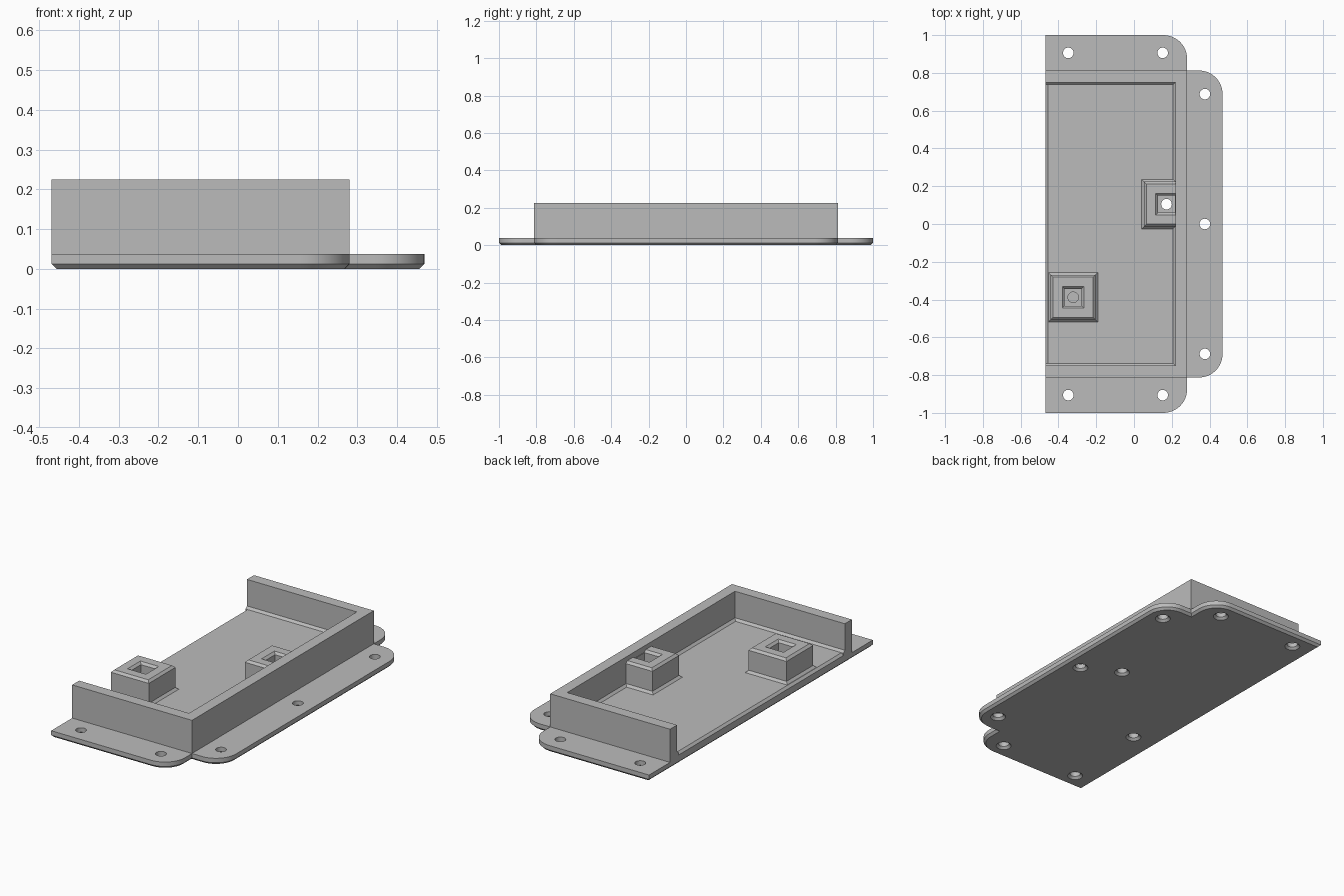
import bpy, bmesh, math

cube = bpy.data.objects.get("Cube")
if cube:
    bpy.data.objects.remove(cube, do_unlink=True)

GREY = (0.5, 0.5, 0.5, 1.0)
grey = bpy.data.materials.new("plain grey")
grey.use_nodes = True
grey.diffuse_color = GREY
for node in grey.node_tree.nodes:
    if node.type == "BSDF_PRINCIPLED":
        node.inputs["Base Color"].default_value = GREY

U = 0.0125                       # basic step: every chamfer is one step wide
LEFT, SIDE, TAB = -0.469, 0.281, 0.469
FLANGE_TOP, FLOOR, WALL_TOP, POST_TOP = 3 * U, 5 * U, 18 * U, 16 * U
WALL_Y = 0.8125
POST_A, POST_B = (-0.322, -0.388), (0.172, 0.105)


def loft(name, rings):
    """Skin a stack of equal-length rings and cap both ends."""
    bm = bmesh.new()
    loops = [[bm.verts.new(p) for p in ring] for ring in rings]
    n = len(loops[0])
    for low, high in zip(loops, loops[1:]):
        for i in range(n):
            j = (i + 1) % n
            bm.faces.new((low[i], low[j], high[j], high[i]))
    bm.faces.new(loops[0][::-1])
    bm.faces.new(loops[-1])
    bmesh.ops.recalc_face_normals(bm, faces=bm.faces)
    mesh = bpy.data.meshes.new(name)
    bm.to_mesh(mesh)
    bm.free()
    mesh.materials.append(grey)
    obj = bpy.data.objects.new(name, mesh)
    bpy.context.collection.objects.link(obj)
    return obj


def rect(x0, x1, y0, y1, z):
    return [(x0, y0, z), (x1, y0, z), (x1, y1, z), (x0, y1, z)]


def square(centre, half, z, x_max=9):
    x, y = centre
    return rect(x - half, min(x + half, x_max), y - half, y + half, z)


def circle(centre, r, z, n=32):
    return [(centre[0] + r * math.cos(math.tau * i / n),
             centre[1] + r * math.sin(math.tau * i / n), z) for i in range(n)]


def cut(obj, cutters):
    for cutter in cutters:
        mod = obj.modifiers.new("cut", "BOOLEAN")
        mod.operation, mod.solver, mod.object = "DIFFERENCE", "EXACT", cutter
    bpy.context.view_layer.update()
    graph = bpy.context.evaluated_depsgraph_get()
    mesh = bpy.data.meshes.new_from_object(obj.evaluated_get(graph))
    obj.modifiers.clear()
    obj.data = mesh


def outline(inset, z):
    """Flange and side tab outline with rounded corners."""
    half = [(LEFT + inset, -1 + inset)]
    r = 0.125

    def arc(cx, cy):
        for i in range(13):
            a = math.radians(-90 + 7.5 * i)
            half.append((cx + (r - inset) * math.cos(a), cy + (r - inset) * math.sin(a)))

    arc(SIDE - r, -1 + r)
    half.append((SIDE - inset, -WALL_Y + inset))
    arc(TAB - r, -WALL_Y + r)
    pts = half + [(x, -y) for x, y in reversed(half)]
    return [(x, y, z) for x, y in pts]


# Countersunk screw hole cutters
def hole_cutter(centre, top):
    r = 0.028
    return loft("hole_cutter", [circle(centre, r + 2 * U, -U), circle(centre, r, U),
                                circle(centre, r, top)])


spots = [(x, s * 0.906) for x in (-0.348, 0.152) for s in (-1, 1)]
spots += [(0.375, y) for y in (-0.6875, 0, 0.6875)]
flange_holes = [hole_cutter(c, 0.1) for c in spots]
post_holes = [hole_cutter(c, 0.15) for c in (POST_A, POST_B)]

# Flanged base plate with chamfered underside
base_plate = loft("base_plate", [outline(U, 0), outline(0, U), outline(0, FLANGE_TOP)])
cut(base_plate, flange_holes + post_holes)

# Walled tray, open on one long side, with a chamfer where floor meets wall
tray = loft("walled_tray", [rect(LEFT, SIDE, -WALL_Y, WALL_Y, z) for z in (FLANGE_TOP, WALL_TOP)])
ix, iy = SIDE - 5 * U, WALL_Y - 5 * U
cavity = loft("cavity_cutter", [rect(-0.6, ix - U, -iy + U, iy - U, FLOOR),
                                rect(-0.6, ix, -iy, iy, FLOOR + U),
                                rect(-0.6, ix, -iy, iy, 0.3)])
edge = loft("edge_cutter", [[(LEFT - U, y, FLOOR - 2 * U), (LEFT + 2 * U, y, FLOOR + U),
                             (LEFT - U, y, FLOOR + U)] for y in (-iy + U, iy - U)])
cut(tray, [cavity, edge] + post_holes)

# Square posts with skirted foot, chamfered rim and square well
wells = []
for name, c, x_max in (("left_open_side_post", POST_A, 9), ("wall_side_post", POST_B, 0.25)):
    half, well = 9.5 * U, 0.045
    post = loft(name, [square(c, half + U, FLOOR - 0.002, x_max),
                       square(c, half + U, FLOOR, x_max),
                       square(c, half, FLOOR + U, x_max),
                       square(c, half, POST_TOP - U, x_max),
                       square(c, half - U, POST_TOP, x_max)])
    wells.append(loft("well_cutter", [square(c, well, 0.1), square(c, well, POST_TOP - U),
                                      square(c, well + 2 * U, POST_TOP + U)]))
    cut(post, [wells[-1]] + post_holes)

# Thin web closing the hole of the free-standing post
loft("post_web", [circle(POST_A, 0.029, z) for z in (0.085, 0.09)])

for helper in flange_holes + post_holes + wells + [cavity, edge]:
    bpy.data.objects.remove(helper, do_unlink=True)

# Smooth the rounded corners and holes, keep edges sharp
bpy.ops.object.select_all(action="DESELECT")
for obj in bpy.context.collection.objects:
    if obj.type == "MESH":
        obj.select_set(True)
        bpy.context.view_layer.objects.active = obj
bpy.ops.object.shade_smooth_by_angle(angle=math.radians(30))
